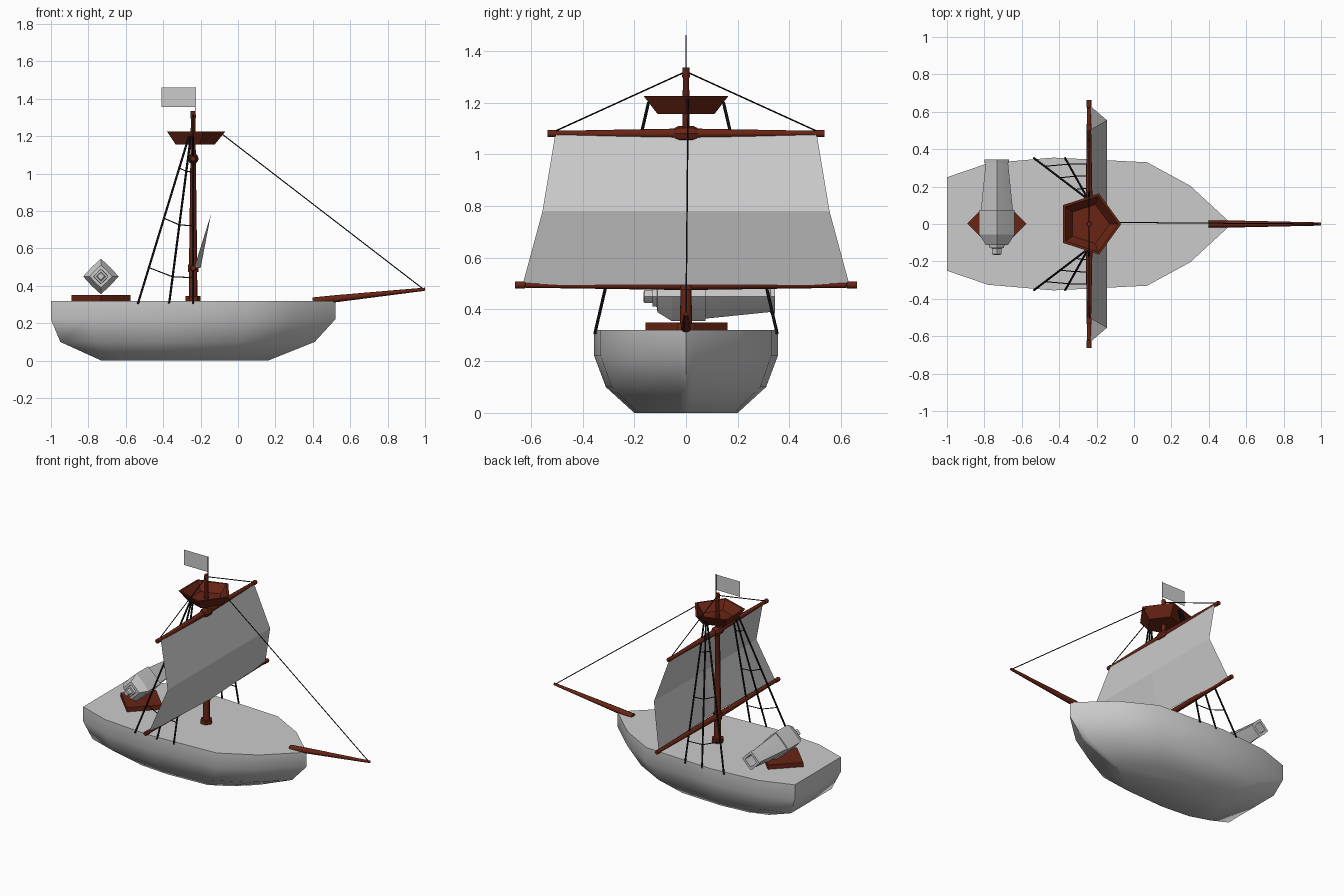
import bpy
from math import cos, sin, pi, radians
from mathutils import Vector

if "Cube" in bpy.data.objects:
    bpy.data.objects.remove(bpy.data.objects["Cube"])


def material(name, color):
    m = bpy.data.materials.new(name)
    m.diffuse_color = (*color, 1)
    m.use_nodes = True
    m.node_tree.nodes["Principled BSDF"].inputs["Base Color"].default_value = m.diffuse_color
    return m


WOOD = material("red_wood", (0.14, 0.018, 0.007))
ROPE = material("dark_rope", (0.008, 0.008, 0.008))
MX = -0.24  # mast position along the hull


def add_mesh(name, verts, faces, mat=None, smooth=None):
    me = bpy.data.meshes.new(name)
    me.from_pydata([tuple(v) for v in verts], [], faces)
    ob = bpy.data.objects.new(name, me)
    bpy.context.collection.objects.link(ob)
    if mat:
        me.materials.append(mat)
    if smooth:
        bpy.ops.object.select_all(action='DESELECT')
        ob.select_set(True)
        bpy.context.view_layer.objects.active = ob
        bpy.ops.object.shade_smooth_by_angle(angle=radians(smooth))
    return ob


def loft(name, rings, mat=None, smooth=None):
    """Skin a list of equal-length rings and cap both ends."""
    n = len(rings[0])
    faces = [tuple(reversed(range(n)))]
    for r in range(len(rings) - 1):
        for i in range(n):
            j = (i + 1) % n
            faces.append((r * n + i, r * n + j, (r + 1) * n + j, (r + 1) * n + i))
    faces.append(tuple(range((len(rings) - 1) * n, len(rings) * n)))
    return add_mesh(name, [v for ring in rings for v in ring], faces, mat, smooth)


def pole(name, a, b, profile, sides, mat, smooth=50):
    """Turned pole from a to b; profile is (fraction along, radius)."""
    a, b = Vector(a), Vector(b)
    q = (b - a).to_track_quat('Z', 'Y')
    rings = [[a.lerp(b, t) + q @ Vector((r * cos(2 * pi * i / sides), r * sin(2 * pi * i / sides), 0))
              for i in range(sides)] for t, r in profile]
    return loft(name, rings, mat, smooth)


def rope(name, a, b, r):
    return pole(name, a, b, [(0, r), (1, r)], 5, ROPE)


def polygon(cx, cy, z, r, sides):
    return [(cx + r * cos(2 * pi * i / sides), cy + r * sin(2 * pi * i / sides), z)
            for i in range(sides)]


# Hull: half outline mirrored, repeated at four levels
half = [(-1, 0.25), (-0.78, 0.325), (-0.43, 0.355), (0.07, 0.33), (0.30, 0.205), (0.49, 0.03)]
outline = [(x, -y) for x, y in half] + [(0.52, 0)] + half[::-1]
rings = []
for z, x0, x1, w in [(0, -0.73, 0.16, 0.2), (0.1, -0.95, 0.41, 0.31),
                     (0.22, -1, 0.52, 0.355), (0.32, -1, 0.52, 0.355)]:
    rings.append([(x0 + (x + 1) / 1.52 * (x1 - x0), y * w / 0.355, z) for x, y in outline])
loft("hull", rings, smooth=60)

# Mast, collars and foot
pole("mast", (MX, 0, 0.32), (MX, 0, 1.335),
     [(0, 0.023), (0.25, 0.021), (0.96, 0.012), (0.965, 0.015), (1, 0.013)], 8, WOOD)
pole("mast_foot", (MX, 0, 0.32), (MX, 0, 0.345), [(0, 0.04), (1, 0.04)], 6, WOOD, 20)
pole("lower_collar", (MX, 0, 0.475), (MX, 0, 0.515), [(0, 0.028), (1, 0.028)], 8, WOOD)
pole("upper_collar", (MX, -0.045, 1.08), (MX, 0.045, 1.08),
     [(0, 0.022), (0.2, 0.03), (0.8, 0.03), (1, 0.022)], 8, WOOD, 30)

# Yards
for name, z, w in [("lower_yard", 0.495, 0.662), ("upper_yard", 1.08, 0.535)]:
    pole(name, (MX, -w, z), (MX, w, z),
         [(0, 0.014), (0.03, 0.014), (0.031, 0.011), (0.5, 0.02),
          (0.969, 0.011), (0.97, 0.014), (1, 0.014)], 8, WOOD)

# Bowsprit
pole("bowsprit", (0.40, 0, 0.318), (1.0, 0, 0.382),
     [(0, 0.02), (0.2, 0.019), (0.96, 0.009), (1, 0.008)], 8, WOOD)

# Crow's nest: open five-sided tub
loft("lookout_tub", [polygon(MX, 0, z, r, 5) for z, r in
                     [(1.155, 0.115), (1.225, 0.172), (1.225, 0.157), (1.17, 0.11)]], WOOD)

# Sail, pushed forward along its middle row
rows = [(1.08, 0.505, -0.232, -0.232), (0.78, 0.555, -0.145, -0.145), (0.495, 0.632, -0.235, -0.2)]
sv = [v for z, w, xe, xc in rows for v in [(xe, -w, z), (xc, 0, z), (xe, w, z)]]
add_mesh("sail", sv, [(r * 3 + c, r * 3 + 3 + c, r * 3 + 4 + c, r * 3 + 1 + c)
                      for r in range(2) for c in range(2)])

# Flag
add_mesh("flag", [(-0.41, 0, 1.355), (-0.228, 0, 1.355), (-0.228, 0, 1.46), (-0.41, 0, 1.46)],
         [(0, 1, 2, 3)])
rope("flag_line", (-0.228, 0, 1.32), (-0.228, 0, 1.462), 0.002)

# Forestay
rope("forestay", (-0.09, 0.008, 1.215), (0.985, 0, 0.387), 0.003)

# Shrouds, ratlines and yard lifts on both sides
for s, side in ((1, "left"), (-1, "right")):
    rope(f"yard_lift_{side}", (MX, 0, 1.32), (MX, s * 0.505, 1.09), 0.003)
    lines = [(Vector((xt, s * 0.145, 1.2)), Vector((xb, s * 0.353, 0.305)))
             for xt, xb in [(-0.262, -0.535), (-0.252, -0.368), (-0.24, -0.24)]]
    for k, (a, b) in enumerate(lines):
        rope(f"shroud_{side}_{k}", a, b, 0.006)
    for k, (t0, t1) in enumerate([(0.19, 0.21), (0.49, 0.53), (0.785, 0.84)]):
        p = [lines[0][0].lerp(lines[0][1], t0), lines[1][0].lerp(lines[1][1], t1),
             lines[2][0].lerp(lines[2][1], t1 + 0.005)]
        for m in range(2):
            rope(f"ratline_{side}_{k}_{m}", p[m], p[m + 1], 0.003)

# Cannon base: diamond block
CX = -0.733
loft("cannon_base", [polygon(CX, 0.002, z, 0.158, 4) for z in (0.32, 0.35)], WOOD)


# Cannon: diamond cross-sections along y
def diamond(y, r):
    return [(CX + r * k * cos(i * pi / 4), y, 0.45 - r * k * sin(i * pi / 4))
            for i in range(8) for k in [0.74 if i % 2 else 1]]


loft("cannon_breech", [diamond(y, r) for y, r in
     [(-0.165, 0.018), (-0.16, 0.025), (-0.13, 0.025), (-0.129, 0.038), (-0.112, 0.04),
      (-0.111, 0.06), (-0.055, 0.095), (0.075, 0.095)]], smooth=20)
loft("cannon_barrel", [diamond(y, r) for y, r in
     [(0.07, 0.086), (0.325, 0.06), (0.326, 0.065), (0.345, 0.065), (0.345, 0.042), (0.2, 0.042)]],
     smooth=50)
